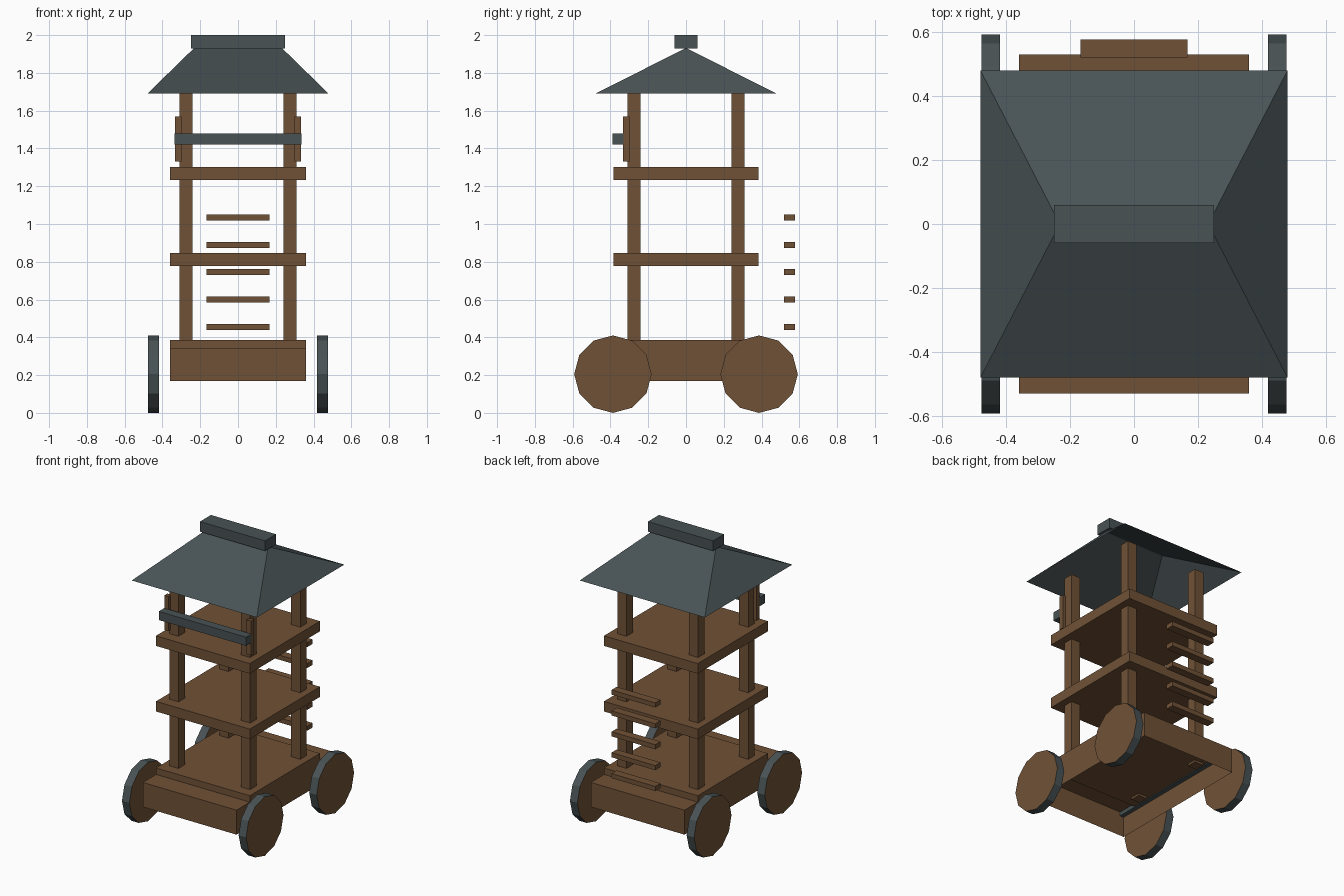
import bpy, bmesh, math
from mathutils import Matrix

if "Cube" in bpy.data.objects:
    bpy.data.objects.remove(bpy.data.objects["Cube"])


def material(name, rgb):
    m = bpy.data.materials.new(name)
    m.diffuse_color = (*rgb, 1)
    m.use_nodes = True
    m.node_tree.nodes["Principled BSDF"].inputs["Base Color"].default_value = m.diffuse_color
    return m


WOOD = material("brown wood", (0.160, 0.083, 0.037))
SLATE = material("dark slate", (0.066, 0.085, 0.090))


def finish(name, bm, *mats):
    me = bpy.data.meshes.new(name)
    bm.to_mesh(me)
    bm.free()
    for m in mats:
        me.materials.append(m)
    ob = bpy.data.objects.new(name, me)
    bpy.context.collection.objects.link(ob)
    return ob


def box(name, x, y, z, mat, open_bottom=False):
    """Box from (min, max) ranges on each axis."""
    bm = bmesh.new()
    bmesh.ops.create_cube(bm, size=1)
    for v in bm.verts:
        v.co = [r[0] if c < 0 else r[1] for c, r in zip(v.co, (x, y, z))]
    if open_bottom:
        low = [f for f in bm.faces if f.normal.z < -0.9]
        bmesh.ops.delete(bm, geom=low, context='FACES_ONLY')
    return finish(name, bm, mat)


def span(s, a, b):
    return tuple(sorted((s * a, s * b)))


# Chassis, hollow from below
box("chassis", (-.36, .36), (-.53, .53), (.17, .34), WOOD, open_bottom=True)

# Three platforms
for i, top in enumerate((.385, .847, 1.302)):
    box(f"platform_{i + 1}", (-.36, .36), (-.385, .385), (top - .07, top), WOOD)

for sx in (-1, 1):
    side = "left" if sx < 0 else "right"
    # Strip under the floor and bracket of the front rail
    box(f"{side}_under_strip", span(sx, .325, .355), (-.525, .525), (.308, .335), SLATE)
    box(f"{side}_rail_bracket", span(sx, .30, .333), (-.333, -.30), (1.33, 1.57), WOOD)
    for sy in (-1, 1):
        end = "front" if sy < 0 else "back"
        # Corner post
        box(f"{end}_{side}_post", span(sx, .24, .31), span(sy, .24, .31), (.30, 1.70), WOOD)
        # Twelve-sided wheel: wooden discs, slate tread
        bm = bmesh.new()
        bmesh.ops.create_cone(bm, cap_ends=True, segments=12, radius1=.205,
                              radius2=.205, depth=.057,
                              matrix=Matrix.Translation((sx * .448, sy * .387, .205))
                              @ Matrix.Rotation(math.pi / 2, 4, 'Y'))
        bm.normal_update()
        for f in bm.faces:
            f.material_index = 0 if abs(f.normal.x) > .9 else 1
        finish(f"{end}_{side}_wheel", bm, WOOD, SLATE)

# Front rail
box("front_rail", (-.335, .335), (-.39, -.33), (1.42, 1.48), SLATE)

# Ladder rungs at the back
for i in range(5):
    z = .455 + .145 * i
    box(f"ladder_rung_{i + 1}", (-.168, .168), (.52, .577), (z - .016, z + .016), WOOD)

# Hipped roof, an open shell
bm = bmesh.new()
a, b, c, d = [bm.verts.new((x * .48, y * .48, 1.69))
              for x, y in ((-1, -1), (1, -1), (1, 1), (-1, 1))]
l, r = [bm.verts.new((x, 0, 1.932)) for x in (-.232, .232)]
for face in ((a, b, r, l), (b, c, r), (c, d, l, r), (d, a, l)):
    bm.faces.new(face)
finish("roof", bm, SLATE)

# Ridge cap
box("ridge_cap", (-.25, .25), (-.06, .06), (1.93, 2.0), SLATE)
